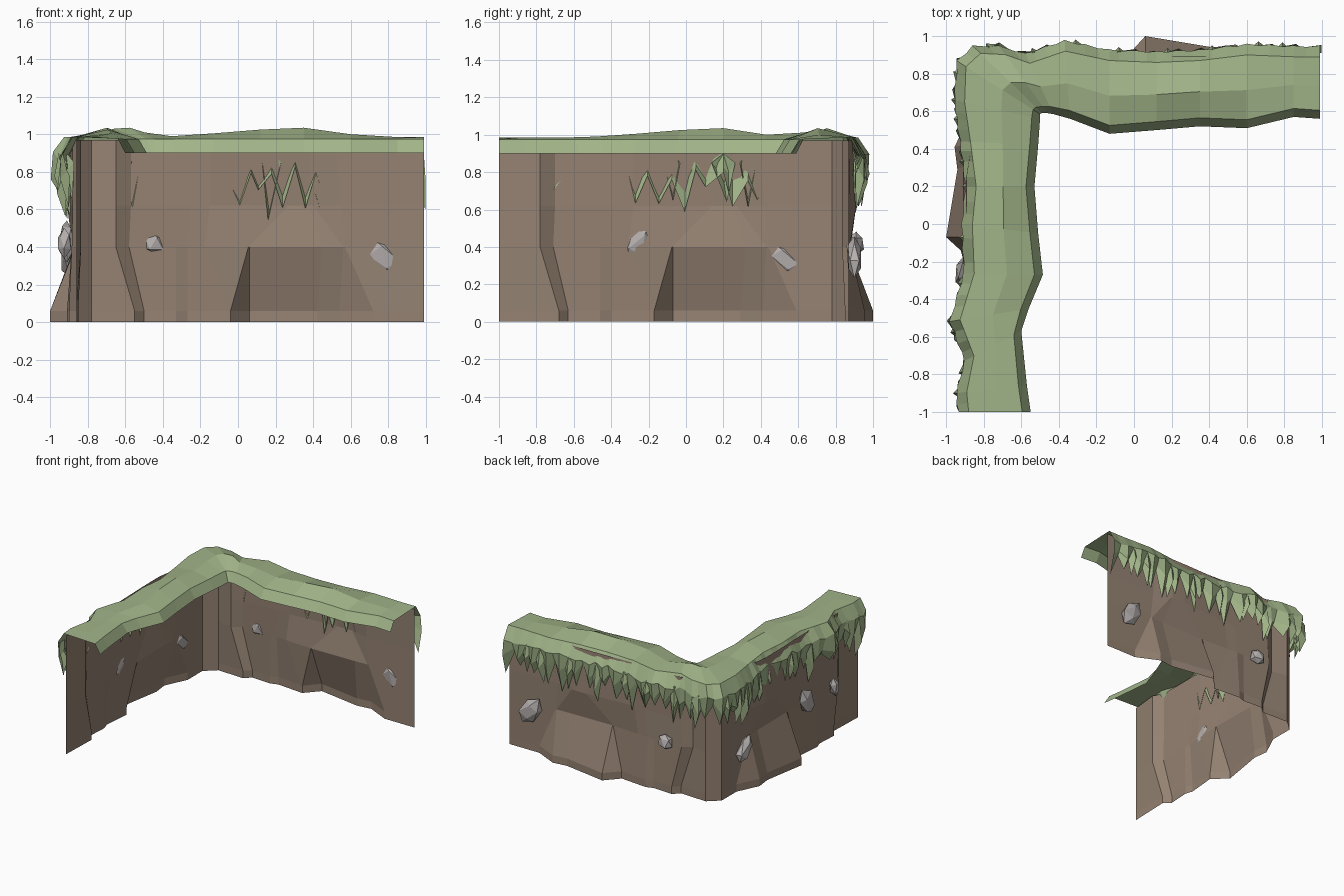
import bpy, bmesh, random
from mathutils import Vector, Matrix

if "Cube" in bpy.data.objects:
    bpy.data.objects.remove(bpy.data.objects["Cube"])
random.seed(4)

def material(name, rgb):
    m = bpy.data.materials.new(name)
    m.diffuse_color = (*rgb, 1)
    m.use_nodes = True
    m.node_tree.nodes["Principled BSDF"].inputs["Base Color"].default_value = m.diffuse_color
    return m

EARTH = material("earth", (0.30, 0.225, 0.17))
GRASS = material("grass", (0.36, 0.46, 0.25))
STONE = material("stone", (0.46, 0.43, 0.42))

def make(name, bm, mat):
    me = bpy.data.meshes.new(name)
    bm.to_mesh(me)
    bm.free()
    ob = bpy.data.objects.new(name, me)
    me.materials.append(mat)
    bpy.context.collection.objects.link(ob)
    return ob

def sheet(bm, columns):
    """Skin neighbouring columns of points with quads."""
    cols = [[bm.verts.new(p) for p in c] for c in columns]
    for a, b in zip(cols, cols[1:]):
        for i in range(len(a) - 1):
            bm.faces.new((a[i], a[i + 1], b[i + 1], b[i]))

# Wall frame: u runs along the wall, d is distance outward
def back(u, d, z):
    return Vector((u, d, z))

def left(u, d, z):
    return Vector((-d, u - 0.13, z))

# Earth wall columns: (u, d) at foot, ledge, shoulder and top
PROFILE = [
    ((-.55, .85), (-.65, .835), (-.65, .835), (-.65, .835)),
    ((-.50, .90), (-.58, .885), (-.57, .88), (-.57, .88)),
    ((-.33, .89), (-.33, .885), (-.33, .88), (-.33, .88)),
    ((-.27, .91), (-.27, .885), (-.25, .88), (-.25, .88)),
    ((-.05, .89), (-.18, .88), (-.15, .88), (-.15, .88)),
    ((-.04, .89), (.055, .865), (.27, .91), (.22, .89)),
    ((.06, 1.0), (.06, .865), (.28, .91), (.25, .89)),
    ((.42, .94), (.45, .87), (.38, .91), (.38, .89)),
    ((.54, .955), (.56, .875), (.40, .91), (.48, .875)),
    ((.72, .87), (.57, .875), (.55, .88), (.52, .87)),
]
HEIGHTS = (0.06, 0.40, 0.62, 0.97)

def wall_column(place, col):
    pts = [place(u, d, z) for (u, d), z in zip(col, HEIGHTS)]
    return [place(*col[0], 0)] + pts

def straight(u, d):
    return ((u, d),) * 4

bm = bmesh.new()
cols = [wall_column(left, c) for c in [straight(-.87, .86)] + PROFILE + [straight(.91, .87)]]
cols += [wall_column(back, c) for c in [straight(-.78, .86)] + PROFILE + [straight(.99, .87)]]
sheet(bm, cols)
make("earth_wall", bm, EARTH)

# Grass stations: inner lip x, y, outer rim x, y, ridge height
STATIONS = [
    (-.55, -1.0, -.94, -1.0, .98), (-.57, -.86, -.95, -.90, .985),
    (-.60, -.57, -.905, -.73, .985), (-.56, -.45, -.985, -.52, .99),
    (-.485, -.27, -.91, -.26, 1.005), (-.51, -.05, -.92, 0, 1.025),
    (-.53, .20, -.90, .20, 1.035), (-.51, .42, -.93, .44, 1.0),
    (-.50, .56, -.96, .66, 1.01), (-.50, .585, -.945, .87, 1.02),
    (-.49, .59, -.86, .95, 1.03), (-.46, .59, -.72, .95, 1.035),
    (-.43, .585, -.58, .91, 1.01), (-.34, .56, -.37, .98, .99),
    (-.13, .48, -.13, .93, 1.005), (.12, .50, .12, .92, 1.025),
    (.35, .52, .35, .93, 1.035), (.60, .51, .60, .96, 1.0),
    (.85, .57, .85, .95, .985), (.99, .56, .99, .95, .98),
]

def up(z):
    return Vector((0, 0, z))

def frame(s):
    """Lip, rim, outward direction and along direction of a station."""
    lip, rim = Vector((s[0], s[1], 0)), Vector((s[2], s[3], 0))
    out = (rim - lip).normalized()
    return lip, rim, out, Vector((out.y, -out.x, 0))

# Subdivide stations at uneven spacing so the hanging edge can zigzag
fine = []
for a, b in zip(STATIONS, STATIONS[1:]):
    n = max(1, round((Vector(b[2:4]) - Vector(a[2:4])).length / 0.062))
    for i in range(n):
        t = (i + (random.uniform(-.25, .25) if i else 0)) / n
        fine.append([p + (q - p) * t for p, q in zip(a, b)])
fine.append(list(STATIONS[-1]))

# Grass cap: top surface coarse, outer side folds over into teeth
bm = bmesh.new()
sheet(bm, [[lip + up(.90), lip + out * .045 + up(.975),
            lip.lerp(rim, .45) + up(s[4]), rim - out * .06 + up(.985)]
           for s in STATIONS for lip, rim, out, along in [frame(s)]])
cols = []
for i, s in enumerate(fine):
    lip, rim, out, along = frame(s)
    slip = along * random.uniform(-.015, .015)
    top = rim - out * .06 + up(.985)
    if i % 2:
        cols.append([top, rim + up(random.uniform(.87, .91)),
                     rim + out * random.uniform(-.015, .012) + slip + up(.76),
                     rim - out * .04 + slip + up(random.uniform(.58, .72))])
    else:
        z = random.uniform(.75, .84)
        cols.append([top, rim - out * .008 + up(random.uniform(.87, .91)),
                     rim - out * .03 + up(z + .03), rim - out * .045 + up(z)])
sheet(bm, cols)
bmesh.ops.remove_doubles(bm, verts=bm.verts, dist=.0005)
make("grass_cap", bm, GRASS)

# Larger ridged tufts hanging at intervals over the rim
bm = bmesh.new()
k = 2
while k < len(fine) - 1:
    lip, rim, out, along = frame(fine[k])
    w, low = random.uniform(.04, .065), random.uniform(.54, .66)
    pts = [rim - out * .035 - along * w + up(.85),
           rim - out * .01 + up(.90),
           rim - out * .035 + along * w + up(.85),
           rim + out * .014 + up(low + .13),
           rim - out * .035 + along * random.uniform(-.03, .03) + up(low)]
    v = [bm.verts.new(p) for p in pts]
    for f in ((0, 1, 3), (1, 2, 3), (0, 3, 4), (3, 2, 4)):
        bm.faces.new([v[j] for j in f])
    k += random.choice((2, 4, 4))
make("grass_tufts", bm, GRASS)

# Faceted stones lodged through the wall: u, d, z, half width, half height, tilt
def stone(name, place, u, d, z, w, h, tilt):
    bm = bmesh.new()
    bmesh.ops.create_icosphere(bm, subdivisions=1, radius=1)
    for v in bm.verts:
        v.co *= random.uniform(.85, 1.1)
    axis = Matrix.Rotation(tilt, 3, 'Y')
    for v in bm.verts:
        p = axis @ Vector((v.co.x * w, v.co.y * .045, v.co.z * h))
        v.co = place(u + p.x, d + p.y, z + p.z)
    bmesh.ops.recalc_face_normals(bm, faces=bm.faces)
    make(name, bm, STONE)

stone("stone_back_large", back, .78, .90, .34, .085, .13, -.6)
stone("stone_back_small", back, -.45, .91, .42, .07, .07, 0)
stone("stone_left_corner", left, .66, .90, .33, .06, .12, -.6)
stone("stone_left_middle", left, -.13, .91, .43, .08, .125, .5)
stone("stone_left_small", left, -.47, .925, .42, .045, .08, .2)
